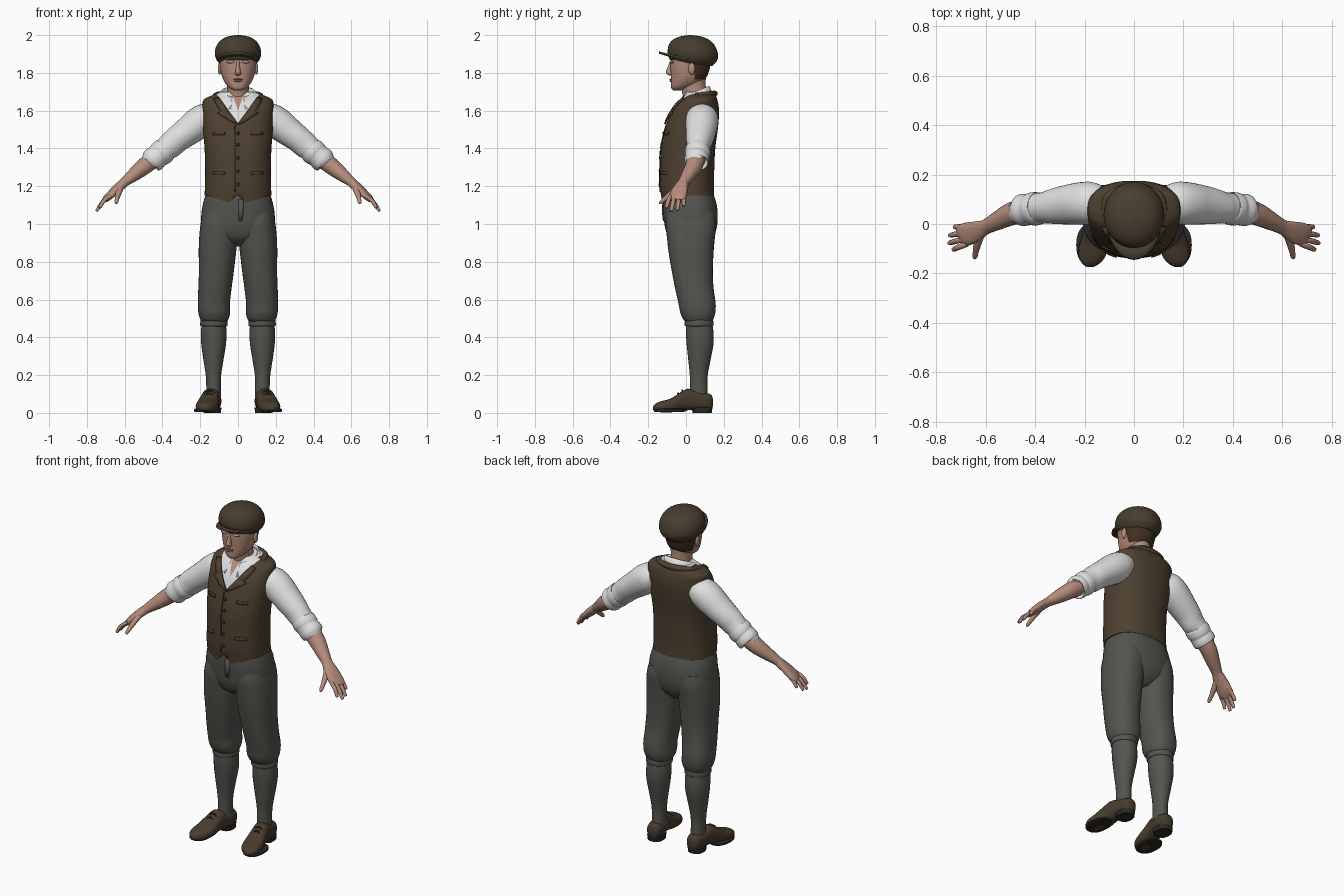
import bpy, bmesh, math
from mathutils import Vector


def material(name, rgb):
    m = bpy.data.materials.new(name)
    m.diffuse_color = (*rgb, 1)
    return m


VEST = material("vest brown", (0.075, 0.052, 0.030))
CAP = material("cap brown", (0.065, 0.048, 0.029))
TROUSER = material("trouser grey", (0.088, 0.090, 0.078))
SHIRT = material("shirt white", (0.74, 0.74, 0.75))
SKIN = material("skin", (0.46, 0.265, 0.20))
LIP = material("lip", (0.30, 0.13, 0.10))
HAIR = material("hair brown", (0.055, 0.030, 0.018))
SHOE = material("shoe leather", (0.065, 0.045, 0.027))
SOLE = material("dark sole", (0.025, 0.020, 0.015))


def smooth_rows(rows, sub=4):
    """Catmull-Rom interpolation through rows of numbers."""
    out = []
    for i in range(len(rows) - 1):
        a, b, c, d = (rows[max(i - 1, 0)], rows[i], rows[i + 1], rows[min(i + 2, len(rows) - 1)])
        for k in range(sub):
            t = k / sub
            out.append([0.5 * (2 * q + (r - p) * t + (2 * p - 5 * q + 4 * r - s) * t * t
                        + (3 * q - p - 3 * r + s) * t ** 3) for p, q, r, s in zip(a, b, c, d)])
    return out + [list(rows[-1])]


def finish(name, bm, mats, mirror=False, thick=0):
    bmesh.ops.recalc_face_normals(bm, faces=bm.faces)
    me = bpy.data.meshes.new(name)
    bm.to_mesh(me)
    bm.free()
    ob = bpy.data.objects.new(name, me)
    bpy.context.collection.objects.link(ob)
    for m in mats:
        me.materials.append(m)
    bpy.ops.object.select_all(action='DESELECT')
    ob.select_set(True)
    bpy.context.view_layer.objects.active = ob
    bpy.ops.object.shade_smooth_by_angle(angle=math.radians(50))
    if thick:
        s = ob.modifiers.new("thickness", 'SOLIDIFY')
        s.thickness, s.offset = thick, 0
    if mirror:
        ob.modifiers.new("mirror", 'MIRROR').use_mirror_merge = False
    return ob


def loft(name, rings, mats, n=32, p=2.0, mirror=False, move=None, cuts=(), rule=None):
    """Skin superellipse rings given as (centre, half axis u, half axis v)."""
    bm = bmesh.new()
    loops = []
    for c, u, v in rings:
        loop = []
        for i in range(n):
            a = 2 * math.pi * i / n
            ca, sa = math.cos(a), math.sin(a)
            co = (c + u * math.copysign(abs(ca) ** (2 / p), ca) + v * math.copysign(abs(sa) ** (2 / p), sa))
            loop.append(bm.verts.new(move(co) if move else co))
        loops.append(loop)
    for a, b in zip(loops, loops[1:]):
        for i in range(n):
            bm.faces.new((a[i], a[(i + 1) % n], b[(i + 1) % n], b[i]))
    bm.faces.new(loops[0])
    bm.faces.new(loops[-1])
    for co, no in cuts:
        bmesh.ops.bisect_plane(bm, geom=bm.verts[:] + bm.edges[:] + bm.faces[:], plane_co=co, plane_no=no)
    if rule:
        for f in bm.faces:
            f.material_index = rule(f.calc_center_median())
    return finish(name, bm, mats, mirror)


def upright(rows, sub=4):
    """Rows of z, x0, x1, y0, y1 to horizontal rings."""
    return [(Vector(((a + b) / 2, (c + d) / 2, z)), Vector(((b - a) / 2, 0, 0)), Vector((0, (d - c) / 2, 0)))
            for z, a, b, c, d in smooth_rows(rows, sub)]


def centred(rows):
    return upright([(z, -w, w, a, b) for z, w, a, b in rows])


def limb(name, pts, mat, n=20, mirror=True, p=2.0):
    """Tube through points of x, y, z, sideways radius, vertical radius."""
    rows = smooth_rows(pts)
    cs = [Vector(r[:3]) for r in rows]
    rings = []
    for i, r in enumerate(rows):
        d = (cs[min(i + 1, len(cs) - 1)] - cs[max(i - 1, 0)]).normalized()
        side = d.cross(Vector((0, 0, 1))).normalized()
        rings.append((cs[i], side * r[3], side.cross(d) * r[4]))
    return loft(name, rings, [mat], n, p, mirror)


def strip(name, pairs, mat, thick, mirror=False):
    """Sheet between two edges."""
    bm = bmesh.new()
    vs = [(bm.verts.new(a), bm.verts.new(b)) for a, b in pairs]
    for (a, b), (c, d) in zip(vs, vs[1:]):
        bm.faces.new((a, b, d, c))
    return finish(name, bm, [mat], mirror, thick)


def blob(name, loc, size, mat, mirror=False):
    bm = bmesh.new()
    bmesh.ops.create_uvsphere(bm, u_segments=16, v_segments=10, radius=1)
    for v in bm.verts:
        v.co = Vector([l + s * c for l, s, c in zip(loc, size, v.co)])
    return finish(name, bm, [mat], mirror)


# Vest torso with the shirt and throat cut into its neckline
TORSO = [(1.14, .178, -.13, .15), (1.2, .175, -.138, .148), (1.3, .174, -.137, .15), (1.4, .177, -.133, .155),
         (1.5, .185, -.112, .168), (1.58, .188, -.085, .175), (1.63, .188, -.055, .172),
         (1.66, .18, -.03, .165), (1.68, .14, -.01, .158), (1.70, .09, 0, .15)]
P = 2.4


def front_y(x, z):
    """Front of the vest surface."""
    rows = smooth_rows(TORSO, 8)
    _, w, a, b = min(rows, key=lambda r: abs(r[0] - z))
    return (a + b) / 2 - (b - a) / 2 * max(0, 1 - abs(x / w) ** P) ** (1 / P)


def hem(co):
    if co.z < 1.141:
        ax = abs(co.x)
        if co.y < 0:
            co.z = 1.165 - 1.3 * ax if ax < .042 else 1.11 + .04 * min(1, (ax - .042) / .12)
        else:
            co.z = 1.15
    return co


def neckline(c):
    if c.z > 1.697:
        return 1
    if c.y < .05 and abs(c.x) < (c.z - 1.60) * .35:
        return 2
    return 1 if c.y < .05 and abs(c.x) < (c.z - 1.53) * .72 else 0


v_cuts = [((0, 0, z), (s, 0, -k)) for z, k in ((1.53, .72), (1.60, .35)) for s in (1, -1)]
loft("vest", centred(TORSO), [VEST, SHIRT, SKIN], 64, P, move=hem, cuts=v_cuts, rule=neckline)

# Lapels, back collar, placket and buttons
lapel = []
for s, w in ((0, .006), (.025, .026), (.05, .042), (.075, .055), (.078, .034), (.10, .036), (.12, .032), (.14, .028)):
    x, z = .72 * s, 1.53 + s
    lapel.append(((x, front_y(x, z) - .007, z), (x + w, front_y(x + w, z - w * .3) - .009, z - w * .3)))
strip("lapel", lapel, VEST, .009, True)
limb("vest_collar", [(-.122, .05, 1.675, .014, .014), (-.10, .115, 1.687, .017, .015), (0, .15, 1.69, .018, .016),
                     (.10, .115, 1.687, .017, .015), (.122, .05, 1.675, .014, .014)], VEST, 12, False)
strip("placket", [((-.018, front_y(0, z) - .002, z), (-.014, front_y(0, z) - .003, z))
                  for z in [1.17 + .035 * i for i in range(11)]], SOLE, .003)
for z in (1.21, 1.28, 1.35, 1.42, 1.48):
    blob("vest_button", (0, front_y(0, z) - .002, z), (.009, .005, .009), SOLE)
for z in (1.27, 1.48):
    strip("pocket_welt", [((x, front_y(x, z) - .002, z + .008), (x, front_y(x, z) - .004, z - .008))
                          for x in (.07, .09, .11, .13)], VEST, .005, True)

# Shirt collar
collar = []
for i in range(33):
    a = math.radians(-160 + 10 * i)
    s, c = math.sin(a), math.cos(a)
    collar.append(((.085 * s, .05 + .07 * c, 1.70 + .03 * c),
                   (.108 * s, .033 + .107 * c, 1.665 + .018 * c - .045 * max(0, -c))))
strip("shirt_collar", collar, SHIRT, .009)

# Sleeves with rolled cuffs
limb("sleeve", [(.13, .085, 1.575, .07, .06), (.17, .085, 1.56, .085, .08), (.215, .083, 1.53, .086, .084),
                (.27, .078, 1.488, .08, .077), (.32, .072, 1.45, .073, .071), (.36, .066, 1.415, .064, .069),
                (.385, .063, 1.395, .063, .063), (.435, .058, 1.35, .058, .058)], SHIRT, 28)
limb("cuff", [(.385, .063, 1.395, .055, .055), (.388, .062, 1.392, .066, .067), (.41, .061, 1.373, .067, .068),
              (.425, .058, 1.36, .063, .063), (.445, .057, 1.343, .065, .066), (.46, .055, 1.331, .062, .062),
              (.462, .055, 1.329, .05, .05)], SHIRT, 28)

# Forearms and hands
limb("forearm", [(.42, .058, 1.365, .048, .048), (.49, .043, 1.31, .047, .045), (.55, .014, 1.262, .038, .036),
                 (.60, -.012, 1.222, .03, .025), (.64, -.03, 1.185, .035, .022)], SKIN)
limb("palm", [(.60, -.012, 1.222, .028, .024), (.645, -.032, 1.182, .043, .022), (.685, -.043, 1.145, .046, .018),
              (.705, -.05, 1.125, .037, .011)], SKIN, p=2.4)
for y0, tip in ((-.082, (.733, -.105, 1.085)), (-.059, (.75, -.078, 1.067)),
                (-.035, (.748, -.046, 1.072)), (-.012, (.728, -.012, 1.095))):
    a, b = Vector((.675, y0, 1.15)), Vector(tip)
    m = a.lerp(b, .5) + Vector((.005, 0, .006))
    e = b.lerp(m, .12)
    limb("finger", [(*a, .010, .010), (*m, .0115, .0105), (*e, .009, .008), (*b, .004, .004)], SKIN, 10)
limb("thumb", [(.615, -.03, 1.205, .016, .016), (.632, -.075, 1.165, .016, .015), (.64, -.11, 1.135, .012, .012),
               (.644, -.133, 1.115, .010, .009), (.645, -.14, 1.108, .004, .004)], SKIN, 12)

# Neck and head, with hair painted on the back and sides
loft("neck", centred([(1.6, .06, -.03, .12), (1.66, .058, -.015, .115), (1.72, .057, -.025, .105),
                      (1.78, .062, -.03, .105)]), [SKIN])
loft("head", centred([(1.708, .022, -.068, -.02), (1.72, .045, -.078, .02), (1.745, .067, -.08, .075),
                      (1.78, .084, -.08, .11), (1.82, .093, -.082, .125), (1.86, .098, -.082, .132),
                      (1.90, .098, -.08, .135), (1.95, .07, -.05, .11)]), [SKIN, HAIR], 40, 2.2,
     cuts=[((0, .045, 0), (0, 1, 0)), ((0, 0, 1.765), (0, 0, 1)), ((0, .015, 1.84), (0, 1, 0)),
           ((0, 0, 1.83), (0, 0, 1))],
     rule=lambda c: int((c.y > .045 and c.z > 1.765) or (c.y > .015 and c.z > 1.83)))
loft("nose", upright([(1.785, -.008, .008, -.088, -.07), (1.795, -.017, .017, -.103, -.07),
                      (1.808, -.014, .014, -.107, -.07), (1.835, -.009, .009, -.095, -.07),
                      (1.86, -.008, .008, -.086, -.07)]), [SKIN], 14)
blob("ear", (.097, .03, 1.822), (.010, .018, .032), SKIN, True)
blob("brow", (.036, -.072, 1.858), (.026, .012, .008), SKIN, True)
blob("upper_lip", (0, -.080, 1.766), (.026, .008, .004), LIP)
blob("lower_lip", (0, -.079, 1.757), (.022, .008, .005), SKIN)

# Flat cap, leaning back, with its peak
loft("cap_crown", centred([(1.85, .098, -.08, .138), (1.862, .108, -.09, .15), (1.88, .118, -.095, .163),
                           (1.905, .123, -.097, .17), (1.94, .116, -.088, .163), (1.97, .095, -.066, .14),
                           (1.99, .062, -.03, .10), (1.999, .02, .01, .05)]), [CAP], 40,
     move=lambda c: Vector((c.x, c.y, c.z - .13 * (c.y - .03) * min(1, (2.02 - c.z) / .08))))
blob("cap_button", (0, .03, 1.994), (.012, .012, .006), CAP)
peak = []
for i in range(25):
    a = math.radians(-78 + 6.5 * i)
    s, c = math.sin(a), math.cos(a)
    peak.append(((.10 * s, .04 - .12 * c, 1.862 + .027 * c), (.115 * s, .04 - .183 * c, 1.862 + .046 * c)))
strip("cap_peak", peak, CAP, .012)

# Trousers gathered below the knee
loft("trouser_seat", centred([(.88, .05, -.03, .10), (.92, .13, -.085, .14), (.97, .185, -.108, .16),
                              (1.03, .195, -.118, .168), (1.10, .187, -.124, .163), (1.16, .17, -.122, .145)]),
     [TROUSER], 40, 2.4)
loft("trouser_leg", upright([(.482, .062, .19, 0, .135), (.497, .05, .2, -.015, .145), (.53, .042, .21, -.03, .155),
                             (.58, .043, .213, -.04, .157), (.66, .034, .21, -.058, .146), (.75, .022, .207, -.075, .142),
                             (.85, .010, .208, -.092, .146), (.92, .003, .206, -.10, .152), (1.0, .0, .198, -.108, .16),
                             (1.06, .01, .185, -.1, .15)]), [TROUSER], 36, 2.3, True)
loft("knee_band", upright([(.458, .062, .192, .002, .138), (.462, .056, .199, -.006, .144), (.475, .055, .2, -.007, .145),
                           (.492, .057, .197, -.005, .143), (.496, .064, .19, .004, .136)]), [TROUSER], 32, 2, True)
strip("trouser_fly", [((.002, -.121, 1.13), (.03, -.121, 1.13)), ((.002, -.123, 1.06), (.03, -.122, 1.06)),
                      ((.002, -.118, 1.02), (.02, -.118, 1.015))], TROUSER, .008)

# Long socks
loft("sock", upright([(.08, .09, .168, .02, .115), (.14, .09, .168, .02, .113), (.2, .089, .171, .02, .115),
                      (.28, .077, .183, .012, .13), (.36, .064, .194, .004, .145), (.42, .061, .196, 0, .146),
                      (.48, .064, .192, 0, .138)]), [TROUSER], 28, 2, True)


# Shoes with heels and laces, toes turned out
def shoe_x(y):
    return .132 + .17 * max(0, .09 - y)


shoe = [(.142, .035, .075, .012), (.134, .02, .095, .032), (.11, .016, .105, .042), (.06, .015, .115, .046),
        (.01, .014, .128, .046), (-.03, .008, .108, .051), (-.08, .003, .077, .059), (-.13, .003, .062, .054),
        (-.16, .008, .05, .035), (-.175, .016, .034, .012)]
loft("shoe", [(Vector((shoe_x(y), y, (a + b) / 2)), Vector((w, 0, 0)), Vector((0, 0, (b - a) / 2)))
              for y, a, b, w in smooth_rows(shoe)], [SHOE], 28, 2.5, True)
loft("sole", upright([(0, .10, .25, 0, 0)] * 0 or [(.004, .128, .228, -.165, -.02), (.008, .122, .234, -.17, 0),
                                                   (.018, .122, .234, -.17, 0), (.022, .128, .228, -.165, -.02)], 1),
     [SOLE], 28, 2.2, True)
loft("heel", upright([(0, .09, .178, .035, .136), (.028, .088, .18, .03, .14)], 1), [SOLE], 24, 2.5, True)
for y, z in ((-.02, .117), (-.042, .102)):
    x = shoe_x(y)
    limb("lace", [(x - .03, y, z - .014, .004, .004), (x, y, z + .002, .005, .005), (x + .03, y, z - .014, .004, .004)],
         SOLE, 8)
